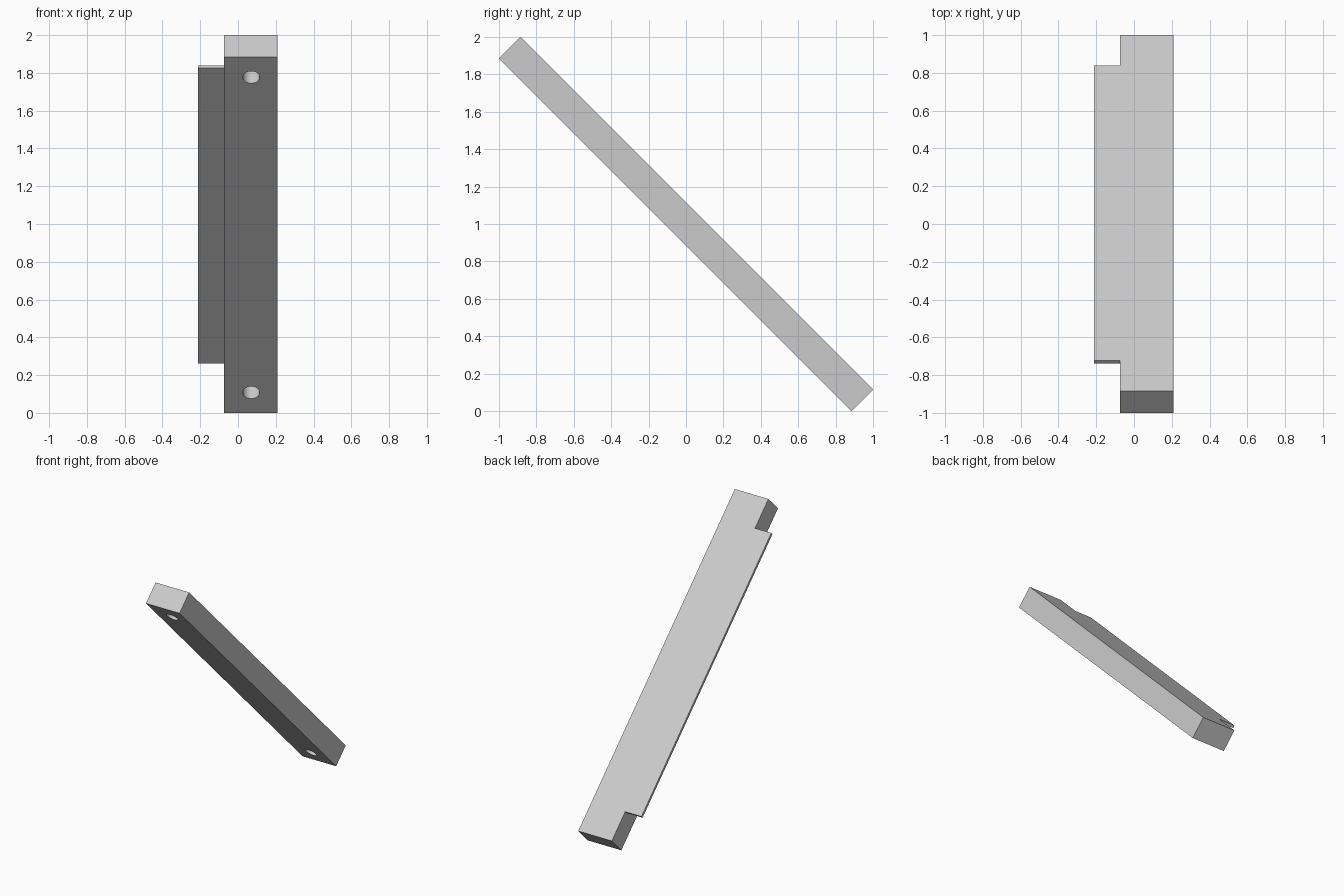
import bpy
from math import radians
from mathutils import Matrix

if "Cube" in bpy.data.objects:
    bpy.data.objects.remove(bpy.data.objects["Cube"], do_unlink=True)

LENGTH, THICK = 2.666, 0.163
LEFT, STEP, RIGHT = -0.212, -0.075, 0.208
FLANGE_LENGTH, FLANGE_THICK = 2.21, 0.02
HOLE_X, HOLE_Y, HOLE_RADIUS, HOLE_DEPTH = 0.07, 1.18, 0.045, 0.12

grey = bpy.data.materials.new("light grey")
grey.use_nodes = True
grey.diffuse_color = (0.6, 0.6, 0.6, 1)
grey.node_tree.nodes["Principled BSDF"].inputs["Base Color"].default_value = (0.6, 0.6, 0.6, 1)

# The part lies flat along y, then is tilted about its centre
tilt = Matrix.Translation((0, 0, 1)) @ Matrix.Rotation(radians(-45), 4, "X")


def box(name, x0, x1, length, z0, z1):
    bpy.ops.mesh.primitive_cube_add(size=1)
    ob = bpy.context.object
    ob.name = name
    ob.data.transform(Matrix.Translation(((x0 + x1) / 2, 0, (z0 + z1) / 2))
                      @ Matrix.Diagonal((x1 - x0, length, z1 - z0, 1)))
    ob.data.transform(tilt)
    ob.data.materials.append(grey)
    return ob


# Thick bar and the thin flange flush with its upper face
bar = box("bar", STEP, RIGHT, LENGTH, -THICK / 2, THICK / 2)
box("side_flange", LEFT, STEP, FLANGE_LENGTH, THICK / 2 - FLANGE_THICK, THICK / 2)

# Blind screw holes in the underside, one near each end
for side, label in ((-1, "upper"), (1, "lower")):
    bpy.ops.mesh.primitive_cylinder_add(vertices=32, radius=HOLE_RADIUS, depth=2 * HOLE_DEPTH)
    cutter = bpy.context.object
    cutter.name = label + "_hole_cutter"
    cutter.data.transform(tilt @ Matrix.Translation((HOLE_X, side * HOLE_Y, -THICK / 2)))
    cutter.data.materials.append(grey)
    cutter.hide_render = True
    cut = bar.modifiers.new(label + "_hole", "BOOLEAN")
    cut.operation = "DIFFERENCE"
    cut.solver = "EXACT"
    cut.object = cutter
    bpy.ops.object.select_all(action="DESELECT")
    bar.select_set(True)
    bpy.context.view_layer.objects.active = bar
    bpy.ops.object.modifier_apply(modifier=cut.name)
    bpy.data.objects.remove(cutter, do_unlink=True)

# Round hole walls, crisp bar edges
bpy.ops.object.shade_smooth_by_angle(angle=radians(30))
